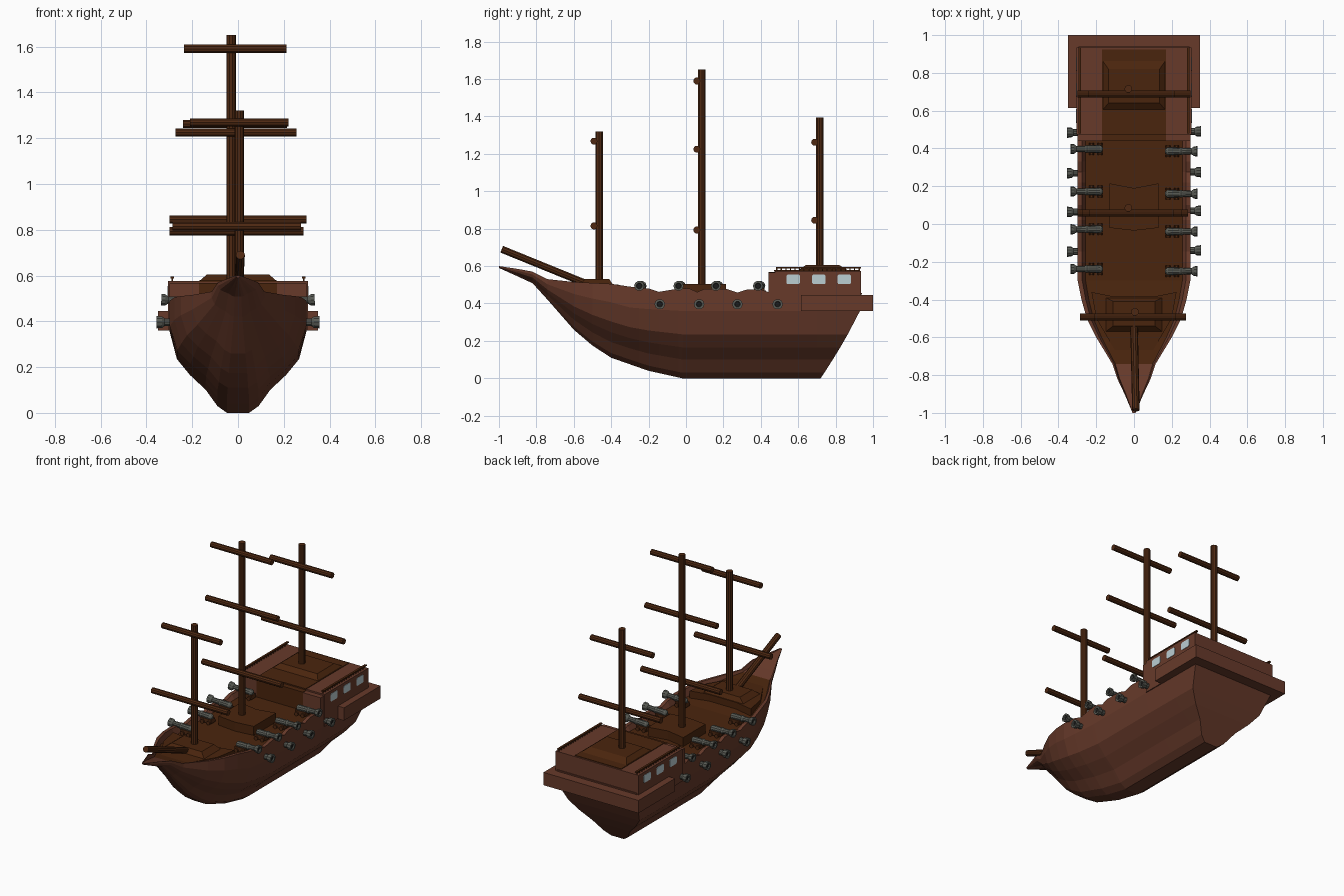
import bpy, bmesh, math
from mathutils import Vector

if "Cube" in bpy.data.objects:
    bpy.data.objects.remove(bpy.data.objects["Cube"])


def material(name, r, g, b):
    m = bpy.data.materials.new(name)
    m.diffuse_color = (r, g, b, 1)
    m.use_nodes = True
    m.node_tree.nodes["Principled BSDF"].inputs["Base Color"].default_value = m.diffuse_color
    return m


HULL = material("red brown timber", 0.135, 0.042, 0.023)
DECK = material("dark deck timber", 0.068, 0.018, 0.004)
SPAR = material("spar timber", 0.078, 0.022, 0.006)
IRON = material("gun iron", 0.10, 0.105, 0.09)
BORE = material("black bore", 0.01, 0.01, 0.01)
GLASS = material("pale glass", 0.50, 0.62, 0.65)


def finish(name, bm, *mats):
    bmesh.ops.recalc_face_normals(bm, faces=bm.faces)
    me = bpy.data.meshes.new(name)
    bm.to_mesh(me)
    bm.free()
    for m in mats:
        me.materials.append(m)
    ob = bpy.data.objects.new(name, me)
    bpy.context.collection.objects.link(ob)
    return ob


def prism(name, low, high, z0, z1, mat):
    """Solid between two horizontal outlines with equal point counts."""
    bm = bmesh.new()
    a = [bm.verts.new((x, y, z0)) for x, y in low]
    b = [bm.verts.new((x, y, z1)) for x, y in high]
    n = len(a)
    bm.faces.new(a)
    bm.faces.new(b)
    for i in range(n):
        bm.faces.new((a[i], a[(i + 1) % n], b[(i + 1) % n], b[i]))
    return finish(name, bm, mat)


def rect(x0, x1, y0, y1):
    return [(x0, y0), (x1, y0), (x1, y1), (x0, y1)]


def box(name, x0, x1, y0, y1, z0, z1, mat):
    return prism(name, rect(x0, x1, y0, y1), rect(x0, x1, y0, y1), z0, z1, mat)


def lathe(name, start, end, profile, mats, sides=10):
    """Turned part: profile is (fraction along axis, radius). Second material fills the end cap."""
    a, b = Vector(start), Vector(end)
    rot = (b - a).to_track_quat('Z', 'Y')
    bm = bmesh.new()
    rings = []
    for t, r in profile:
        rings.append([bm.verts.new(a + (b - a) * t + rot @ Vector(
            (r * math.cos(k * math.tau / sides), r * math.sin(k * math.tau / sides), 0)))
            for k in range(sides)])
    for p, q in zip(rings, rings[1:]):
        for k in range(sides):
            bm.faces.new((p[k], p[(k + 1) % sides], q[(k + 1) % sides], q[k]))
    bm.faces.new(rings[0])
    bm.faces.new(rings[-1]).material_index = len(mats) - 1
    return finish(name, bm, *mats)


def spar(name, a, b, r):
    return lathe(name, a, b, [(0, r), (1, r)], [SPAR])


def lerp(table, y, col):
    for p, q in zip(table, table[1:]):
        if y <= q[0]:
            return p[col] + (q[col] - p[col]) * max(0, (y - p[0]) / (q[0] - p[0]))
    return table[-1][col]


# Hull: lofted sections; columns are y, half width, keel z, rail z, deck z
KEYS = [(-1.0, .008, .590, .600, .596), (-.90, .05, .545, .585, .57), (-.82, .088, .508, .57, .54),
        (-.74, .115, .42, .53, .515), (-.60, .20, .26, .515, .49), (-.50, .25, .175, .51, .48),
        (-.40, .278, .11, .505, .46), (-.30, .298, .075, .49, .445), (-.20, .30, .04, .48, .445),
        (-.02, .30, 0, .48, .445), (.40, .30, 0, .475, .445), (.46, .30, 0, .455, .445),
        (.93, .295, 0, .455, .445)]
DIPS = [-.145, .06, .275]
STATIONS = sorted([k[0] for k in KEYS[:9]] + DIPS + [-.25, -.02, -.04, .02, .10, .16, .22, .33, .40, .46, .70, .93])
FX = [.16, .30, .47, .70, .89, 1, 1, .92, .86]
FZ = [0, .0625, .21, .345, .49, .75]
STERN_Y = [.72, .74, .785, .825, .865, .93, .94, .93, .92]

bm = bmesh.new()
rings = []
for y in STATIONS:
    w, zb, zt, zd = (lerp(KEYS, y, c) for c in (1, 2, 3, 4))
    if y in DIPS:
        zt -= .018
    ref = zt if y < -.35 else .48
    zs = [zb + (ref - zb) * f for f in FZ] + [zt, zt, zd]
    ys = STERN_Y if y == .93 else [y] * 9
    right = [bm.verts.new((w * f, yy, z)) for f, yy, z in zip(FX, ys, zs)]
    left = [bm.verts.new((-w * f, yy, z)) for f, yy, z in zip(FX, ys, zs)]
    rings.append(right + left[::-1])
for p, q in zip(rings, rings[1:]):
    for k in range(18):
        f = bm.faces.new((p[k], p[(k + 1) % 18], q[(k + 1) % 18], q[k]))
        if k == 8 and f.calc_center_median().y > -.68:
            f.material_index = 1
for r in (rings[0], rings[-1]):
    for j in range(8):
        bm.faces.new((r[j], r[j + 1], r[16 - j], r[17 - j]))
finish("hull", bm, HULL, DECK)

# Fore deck and hatches
fore = [(-.225, -.36), (-.10, -.385), (.10, -.385), (.225, -.36), (.20, -.50), (.10, -.67), (-.10, -.67), (-.20, -.50)]
prism("fore_deck", fore, fore, .44, .502, DECK)
prism("fore_hatch", rect(-.15, .15, -.57, -.39), rect(-.11, .11, -.54, -.41), .50, .53, DECK)
main = [(-.13, -.02), (0, -.035), (.13, -.02), (.13, .215), (0, .19), (-.13, .215)]
prism("main_hatch", main, main, .44, .505, DECK)
prism("quarterdeck_hatch", rect(-.17, .17, .60, .87), rect(-.135, .135, .64, .82), .575, .605, DECK)

# Stern cabin and gallery
box("stern_cabin", -.305, .305, .475, .935, .36, .575, HULL)
box("stern_gallery", -.35, .35, .615, 1.0, .36, .445, HULL)
box("cabin_front_panel", -.17, .17, .44, .48, .44, .568, DECK)
box("quarterdeck_planks", -.17, .17, .47, .925, .572, .579, DECK)

for s, side in ((1, "right"), (-1, "left")):
    box("cabin_corner_" + side, min(s * .17, s * .30), max(s * .17, s * .30), .44, .48, .44, .565, HULL)
    # Cabin windows with clipped corners
    for y in (.573, .71, .846):
        bm = bmesh.new()
        shape = [(-.037, -.018), (-.030, -.026), (.030, -.026), (.037, -.018),
                 (.037, .018), (.030, .026), (-.030, .026), (-.037, .018)]
        f = bm.faces.new([bm.verts.new((s * .3035, y + u, .529 + v)) for u, v in shape])
        ext = bmesh.ops.extrude_face_region(bm, geom=[f])
        bmesh.ops.translate(bm, verts=[v for v in ext["geom"] if isinstance(v, bmesh.types.BMVert)],
                            vec=(s * .004, 0, 0))
        finish("cabin_window_" + side, bm, GLASS)
    # Quarterdeck rail with balusters
    box("rail_bar_" + side, s * .287 - .007, s * .287 + .007, .48, .935, .587, .595, DECK)
    for i in range(19):
        y = .485 + i * .0245
        box("rail_post_" + side, s * .287 - .003, s * .287 + .003, y - .003, y + .003, .57, .59, DECK)

    # Deck guns on wheeled carriages
    shift = 0 if s > 0 else .012
    for y in (-.25, -.04, .16, .385):
        y += shift
        lathe("deck_gun_" + side, (s * .165, y, .488), (s * .335, y, .494),
              [(0, .008), (.05, .018), (.1, .021), (.45, .018), (.5, .021), (.55, .017),
               (.82, .016), (.9, .026), (1, .027), (1, .016), (.93, .014)], [IRON, BORE])
        x0, x1 = sorted((s * .165, s * .24))
        box("gun_carriage_" + side, x0, x1, y - .022, y + .022, .452, .48, SPAR)
        for x in (.18, .225):
            for d in (-.026, .026):
                spar("carriage_wheel_" + side, (s * x, y + d - .005, .458), (s * x, y + d + .005, .458), .013)
    # Hull guns below the rail
    for y in (-.14, .07, .275, .49):
        y += shift / -2
        lathe("hull_gun_" + side, (s * .27, y, .396), (s * .355, y, .396),
              [(0, .018), (.6, .018), (.72, .026), (1, .028), (1, .016), (.9, .014)], [IRON, BORE])

# Masts and yards: name, x, y, foot, top, then yards (z, left, right)
RIG = [("fore", .005, -.465, .48, 1.32, [(.815, -.285, .275), (1.268, -.21, .22)]),
       ("main", -.03, .085, .45, 1.65, [(.793, -.30, .285), (1.225, -.272, .255), (1.59, -.235, .212)]),
       ("mizzen", -.03, .715, .56, 1.395, [(.845, -.30, .30), (1.262, -.24, .215)])]
for name, x, y, foot, top, yards in RIG:
    spar(name + "_mast", (x, y, foot), (x, y, top), .021)
    for z, x0, x1 in yards:
        spar(name + "_yard", (x0, y - .027, z), (x1, y - .027, z), .019)

# Bowsprit
spar("bowsprit", (0, -.53, .505), (.01, -.985, .69), .02)
